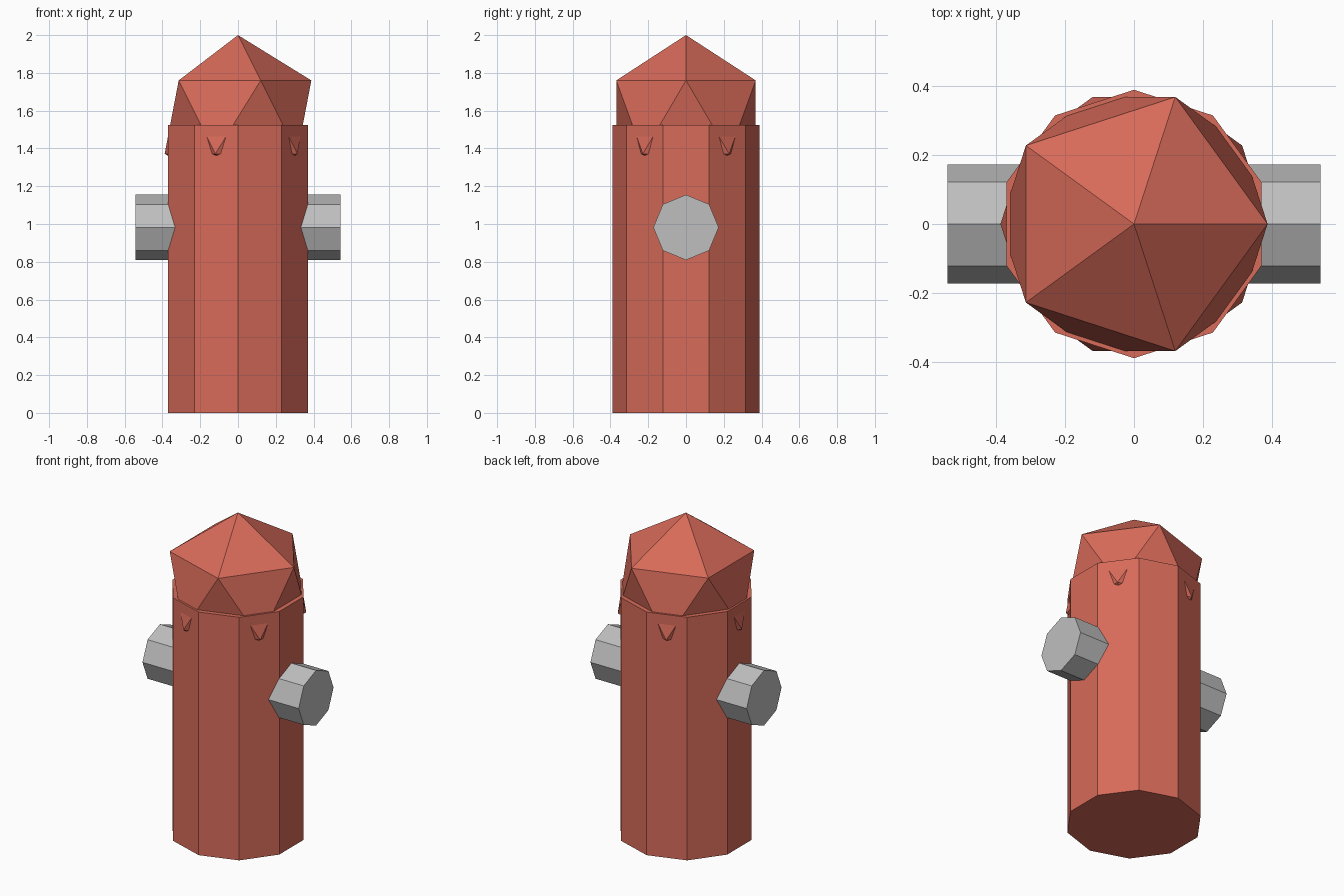
import bpy
from math import radians

cube = bpy.data.objects.get("Cube")
if cube:
    bpy.data.objects.remove(cube, do_unlink=True)


def make_material(name, rgb):
    mat = bpy.data.materials.new(name)
    mat.use_nodes = True
    color = (*rgb, 1.0)
    mat.diffuse_color = color
    mat.node_tree.nodes["Principled BSDF"].inputs["Base Color"].default_value = color
    return mat


def finish(name, mat):
    obj = bpy.context.object
    obj.name = name
    obj.data.name = name
    obj.data.materials.append(mat)
    bpy.ops.object.shade_flat()
    return obj


red = make_material("faded red", (0.68, 0.145, 0.10))
grey = make_material("light grey", (0.52, 0.52, 0.52))

# Ten-sided barrel standing on the ground
BODY_HEIGHT = 1.525
bpy.ops.mesh.primitive_cylinder_add(
    vertices=10, radius=0.39, depth=BODY_HEIGHT, location=(0, 0, BODY_HEIGHT / 2))
finish("barrel", red)

# Faceted dome sunk into the barrel, its lower corners poking through the sides
DOME_RADIUS = 0.434
bpy.ops.mesh.primitive_ico_sphere_add(
    subdivisions=1, radius=DOME_RADIUS, location=(0, 0, 2 - DOME_RADIUS))
finish("dome", red)

# Eight-sided outlet pipe running through the barrel from side to side
bpy.ops.mesh.primitive_cylinder_add(
    vertices=8, radius=0.173, depth=1.084, location=(0, 0, 0.982),
    rotation=(0, radians(90), 0))
finish("outlet_pipe", grey)
